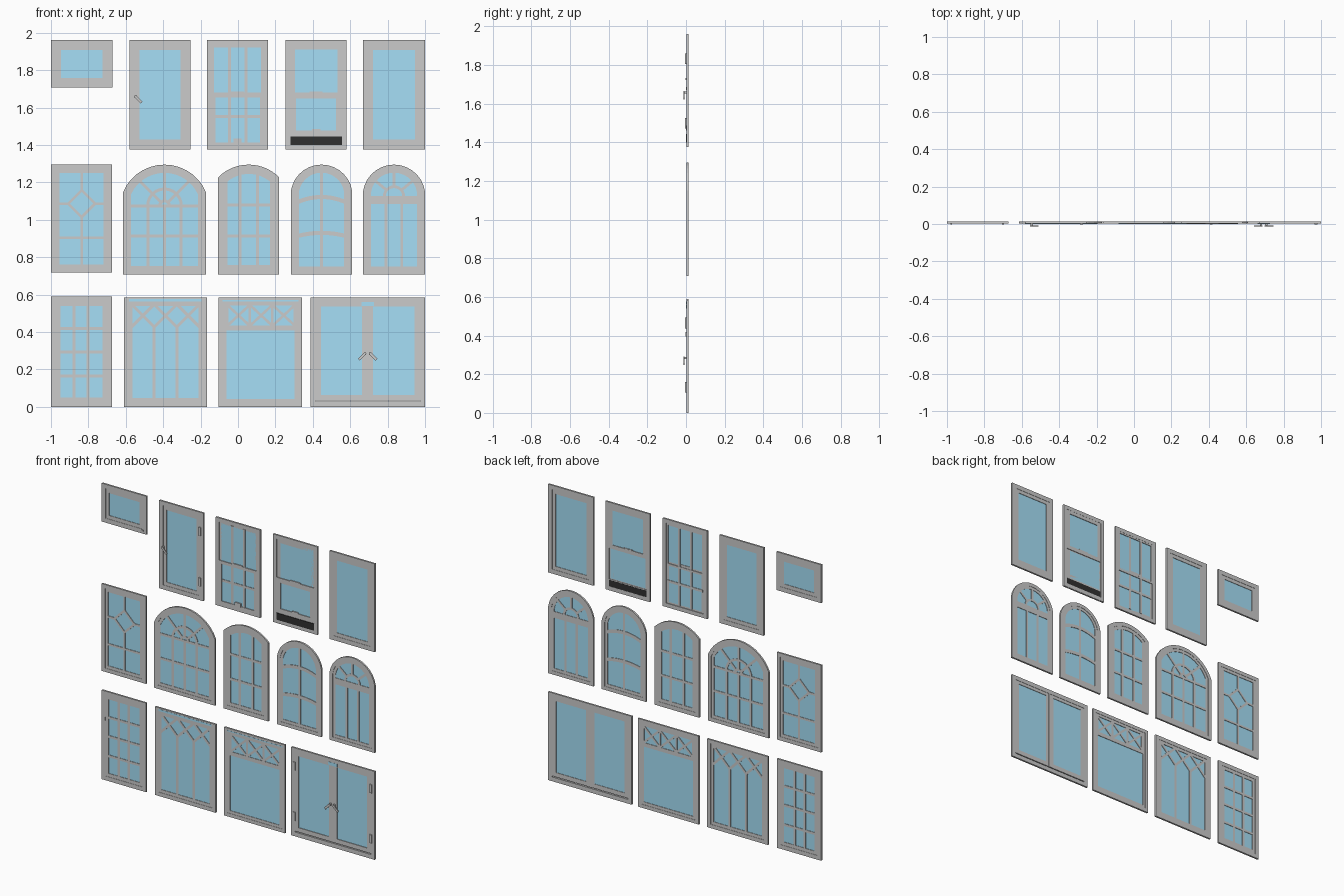
import bpy, bmesh
from math import sin, cos, asin, pi, radians
from mathutils import Vector

if "Cube" in bpy.data.objects:
    bpy.data.objects.remove(bpy.data.objects["Cube"])

def material(name, col):
    m = bpy.data.materials.new(name)
    m.diffuse_color = col
    m.use_nodes = True
    m.node_tree.nodes["Principled BSDF"].inputs["Base Color"].default_value = m.diffuse_color
    return m

GLASS = material("glass_blue", (0.38, 0.74, 0.93, 1))
DARK = material("dark_vent", (0.03, 0.03, 0.03, 1))

def finish(name, bm, mat=None):
    bmesh.ops.recalc_face_normals(bm, faces=bm.faces)
    me = bpy.data.meshes.new(name)
    bm.to_mesh(me)
    bm.free()
    ob = bpy.data.objects.new(name, me)
    bpy.context.collection.objects.link(ob)
    if mat:
        me.materials.append(mat)

def band(bm, a, b, y0, y1, closed):
    """Solid band between two matching (x, z) point lists."""
    rows = [[bm.verts.new(p) for p in ((u[0], y0, u[1]), (v[0], y0, v[1]),
             (v[0], y1, v[1]), (u[0], y1, u[1]))] for u, v in zip(a, b)]
    n = len(rows)
    for i in range(n if closed else n - 1):
        p, q = rows[i], rows[(i + 1) % n]
        for k in range(4):
            bm.faces.new((p[k], p[(k + 1) % 4], q[(k + 1) % 4], q[k]))
    if not closed:
        bm.faces.new(rows[0])
        bm.faces.new(rows[-1])

def strip(bm, pts, w, y0, y1):
    """Bar of width w along a polyline in the window plane."""
    pts = [Vector(p) for p in pts]
    a, b = [], []
    for i, p in enumerate(pts):
        t = (pts[min(i + 1, len(pts) - 1)] - pts[max(i - 1, 0)]).normalized()
        n = Vector((-t.y, t.x)) * w / 2
        a.append(p + n)
        b.append(p - n)
    band(bm, a, b, y0, y1, False)

def outline(box, d, rise=0, n=14):
    """Rectangle or arch-topped outline inset by d."""
    x0, x1, z0, z1 = box
    pts = [(x0 + d, z0 + d), (x1 - d, z0 + d)]
    if not rise:
        return pts + [(x1 - d, z1 - d), (x0 + d, z1 - d)]
    h, c = (x1 - x0) / 2, (x0 + x1) / 2
    r = (h * h + rise * rise) / (2 * rise)
    t = asin((h - d) / (r - d))
    for i in range(n + 1):
        s = t - 2 * t * i / n
        pts.append((c + (r - d) * sin(s), z1 - r + (r - d) * cos(s)))
    return pts

def ring(name, box, d0, d1, y0, y1, rise=0):
    bm = bmesh.new()
    band(bm, outline(box, d0, rise), outline(box, d1, rise), y0, y1, True)
    finish(name, bm)

def pane(name, box, d, rise=0):
    bm = bmesh.new()
    pts = outline(box, d, rise)
    f = bm.faces.new([bm.verts.new((x, 0.007, z)) for x, z in pts])
    g = bmesh.ops.extrude_face_region(bm, geom=[f])["geom"]
    bmesh.ops.translate(bm, vec=(0, 0.002, 0), verts=[v for v in g if isinstance(v, bmesh.types.BMVert)])
    finish(name, bm, GLASS)

def block(name, x0, x1, z0, z1, y0, y1, mat=None):
    bm = bmesh.new()
    zc = (z0 + z1) / 2
    strip(bm, [(x0, zc), (x1, zc)], z1 - z0, y0, y1)
    finish(name, bm, mat)

def bars(name, paths, w=0.016, y0=0.004, y1=0.012):
    bm = bmesh.new()
    for p in paths:
        strip(bm, p, w, y0, y1)
    finish(name, bm)

def window(name, box, edge=0.05, rise=0, sash=True):
    """Outer frame, recessed sash and glass."""
    mid = edge * 0.55 if sash else edge
    ring(name + "_frame", box, 0, mid, 0.002, 0.014, rise)
    if sash:
        ring(name + "_sash", box, mid, edge, 0.004, 0.012, rise)
        pane(name + "_glass", box, edge - 0.005, rise)

def V(x, z0, z1): return [(x, z0), (x, z1)]
def H(z, x0, x1): return [(x0, z), (x1, z)]
def arc(cx, cz, r, a0=0, a1=180, n=12):
    return [(cx + r * cos(radians(a0 + (a1 - a0) * i / n)), cz + r * sin(radians(a0 + (a1 - a0) * i / n)))
            for i in range(n + 1)]
def spoke(cx, cz, r0, r1, a):
    c, s = cos(radians(a)), sin(radians(a))
    return [(cx + r0 * c, cz + r0 * s), (cx + r1 * c, cz + r1 * s)]

def hinges(name, x, zs):
    for i, z in enumerate(zs):
        block(f"{name}_hinge_{i}", x - 0.008, x + 0.008, z - 0.028, z + 0.028, -0.004, 0.004)

def handle(name, x, z, dx):
    """Lever slanting down from its pivot, on a short stem."""
    bars(name + "_handle", [[(x, z), (x + dx, z - 0.036)]], 0.014, -0.014, -0.009)
    block(name + "_stem", x + dx * 0.1 - 0.006, x + dx * 0.1 + 0.006, z - 0.01, z + 0.002, -0.01, 0.005)

# --- top row ---
window("awning", (-1, -0.672, 1.706, 1.96), 0.053)
block("awning_crank", -0.706, -0.694, 1.722, 1.732, -0.002, 0.003)
window("casement", (-0.579, -0.255, 1.377, 1.96), 0.053)
hinges("casement", -0.28, (1.833, 1.499))
handle("casement", -0.55, 1.662, 0.035)
window("fixed", (0.668, 1, 1.375, 1.96), 0.053)

# Sliding sash windows: upper sash behind, lower sash in front
for name, x0, x1, zb, e in (("grid_hung", -0.165, 0.161, 1.394, 0.038), ("plain_hung", 0.255, 0.581, 1.446, 0.05)):
    window(name, (x0, x1, 1.377, 1.96), 0.026, sash=False)
    c, i = (x0 + x1) / 2, 0.024
    up, low = (x0 + i, x1 - i, 1.655, 1.936), (x0 + i, x1 - i, zb, 1.68)
    ring(name + "_upper_sash", up, 0, e - i, 0.007, 0.013)
    ring(name + "_lower_sash", low, 0, e - i + 0.006, 0.002, 0.009)
    pane(name + "_upper_glass", up, 0.01)
    pane(name + "_lower_glass", low, 0.01)
    block(name + "_lock", c - 0.035, c + 0.035, 1.67, 1.686, 0.001, 0.012)
    block(name + "_lift", c - 0.022, c + 0.022, zb + 0.015, zb + 0.04, 0, 0.007)
bars("grid_hung_bars", [V(-0.045, 1.41, 1.93), V(0.042, 1.41, 1.93), H(1.551, -0.13, 0.13)])
block("plain_hung_rail", 0.275, 0.56, 1.375, 1.45, 0.005, 0.012)
block("plain_hung_vent", 0.281, 0.555, 1.399, 1.444, 0.001, 0.013, DARK)

# --- middle row ---
window("diamond", (-1, -0.675, 0.717, 1.295), 0.045)
cx, cz, r = -0.836, 1.086, 0.072
bars("diamond_bars", [V(cx, 0.74, cz - r), V(cx, cz + r, 1.27), H(cz, -0.97, cx - r), H(cz, cx + r, -0.7),
                      H(0.904, -0.97, -0.7)]
     + [[(cx + r * cos(k * pi / 2), cz + r * sin(k * pi / 2)),
         (cx + r * cos((k + 1) * pi / 2), cz + r * sin((k + 1) * pi / 2))] for k in range(4)], 0.014)

window("wide_arch", (-0.616, -0.17, 0.708, 1.295), 0.044, 0.15)
cx, cz = -0.393, 1.075
bars("wide_arch_bars", [H(cz, -0.59, -0.195), H(0.914, -0.59, -0.195), V(cx, 0.74, cz),
                        V(cx - 0.088, 0.74, cz), V(cx + 0.088, 0.74, cz), arc(cx, cz, 0.09), arc(cx, cz, 0.026)]
     + [spoke(cx, cz, 0.02, 0.195, a) for a in (45, 90, 135)])

window("low_arch", (-0.106, 0.22, 0.708, 1.295), 0.05, 0.068)
bars("low_arch_bars", [V(0.01, 0.74, 1.25), V(0.104, 0.74, 1.25), H(1.078, -0.08, 0.2), H(0.914, -0.08, 0.2)])

window("curved_bar", (0.283, 0.61, 0.708, 1.295), 0.043, 0.14)
cx = 0.447
bars("curved_bar_mullion", [V(cx, 0.74, 1.27)])
bars("curved_bar_crossbars", [arc(cx, z - rr, rr, 90 - a, 90 + a) for z, rr, a in
                              ((1.122, 0.31, 26), (0.93, 0.5, 16))], 0.022)

window("fan_arch", (0.668, 1, 0.708, 1.295), 0.043, 0.145)
cx, cz = 0.834, 1.125
bars("fan_arch_transom", [H(1.106, 0.69, 0.98)], 0.042)
bars("fan_arch_bars", [V(cx - 0.042, 0.74, 1.1), V(cx + 0.042, 0.74, 1.1), arc(cx, cz, 0.052)]
     + [spoke(cx, cz, 0.05, 0.146, a) for a in (40, 90, 140)], 0.015)

# --- bottom row ---
window("grid", (-1, -0.675, 0, 0.59), 0.05)
bars("grid_bars", [V(x, 0.03, 0.56) for x in (-0.877, -0.803)]
     + [H(z, -0.97, -0.7) for z in (0.42, 0.294, 0.165)])
block("grid_latch", -0.98, -0.974, 0.395, 0.418, -0.002, 0.004)

window("lattice", (-0.61, -0.165, 0, 0.585), 0.046)
x, s, zt, zb = -0.569, 0.121, 0.548, 0.427
bars("lattice_bars", [V(x + s, 0.03, zb), V(x + 2 * s, 0.03, zb)]
     + [[(x + k * s, zb), (x + (k + 1) * s, zt)] for k in range(3)]
     + [[(x + k * s, zt), (x + (k + 1) * s, zb)] for k in range(3)])
block("lattice_top_slit", -0.584, -0.194, 0.563, 0.576, 0.001, 0.003, GLASS)

window("cross_panel", (-0.103, 0.343, 0, 0.585), 0.042)
x, s, zb, zt = -0.058, 0.121, 0.433, 0.545
bars("cross_panel_transom", [H(0.421, -0.07, 0.31)], 0.026)
bars("cross_panel_bars", [V(x + k * s, zb, zt) for k in range(4)]
     + [[(x + k * s, zb), (x + (k + 1) * s, zt)] for k in range(3)]
     + [[(x + k * s, zt), (x + (k + 1) * s, zb)] for k in range(3)], 0.014)
block("cross_panel_top_slit", -0.082, 0.324, 0.564, 0.571, 0.001, 0.003, GLASS)

window("double", (0.388, 1, 0, 0.585), 0.028, sash=False)
for side, x0, x1 in (("left", 0.414, 0.692), ("right", 0.694, 0.972)):
    leaf = (x0, x1, 0.034, 0.565)
    ring(f"double_{side}_sash", leaf, 0, 0.029, 0.003, 0.012)
    pane(f"double_{side}_glass", leaf, 0.02)
block("double_top_tab", 0.66, 0.726, 0.54, 0.561, 0.001, 0.004, GLASS)
block("double_astragal", 0.684, 0.702, 0.034, 0.563, 0.0015, 0.013)
hinges("double_left", 0.412, (0.465, 0.133))
hinges("double_right", 0.973, (0.465, 0.133))
handle("double_left", 0.682, 0.288, -0.036)
handle("double_right", 0.704, 0.288, 0.036)
